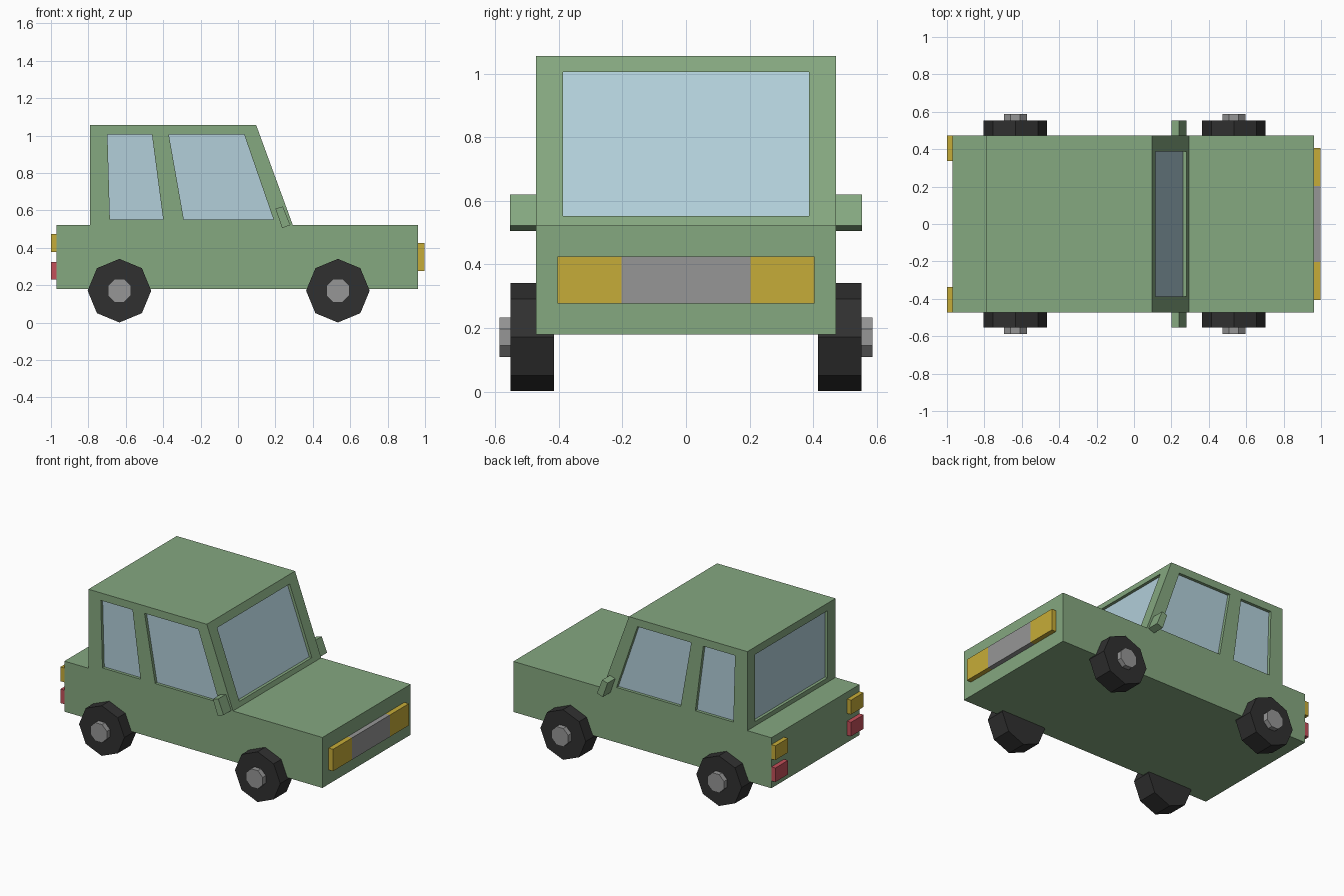
import bpy, bmesh, math
from mathutils import Vector

if "Cube" in bpy.data.objects:
    bpy.data.objects.remove(bpy.data.objects["Cube"], do_unlink=True)


def material(name, *rgb):
    m = bpy.data.materials.new(name)
    m.use_nodes = True
    m.diffuse_color = (*rgb, 1)
    bsdf = next(n for n in m.node_tree.nodes if n.type == 'BSDF_PRINCIPLED')
    bsdf.inputs["Base Color"].default_value = (*rgb, 1)
    return m


green = material("green paint", 0.235, 0.392, 0.216)
glass = material("pale blue glass", 0.445, 0.624, 0.701)
amber = material("amber lamp", 0.565, 0.413, 0.04)
red = material("red lamp", 0.552, 0.08, 0.102)
grey = material("grey metal", 0.305, 0.305, 0.305)
rubber = material("black rubber", 0.03, 0.03, 0.03)


def prism(name, loop, shift, *mats):
    """Sweep a loop of points by a vector; the far cap takes the last material."""
    bm = bmesh.new()
    near = [bm.verts.new(p) for p in loop]
    far = [bm.verts.new(Vector(p) + Vector(shift)) for p in loop]
    bm.faces.new(near)
    cap = bm.faces.new(far[::-1])
    cap.material_index = len(mats) - 1
    for i in range(len(loop)):
        j = (i + 1) % len(loop)
        bm.faces.new((near[j], near[i], far[i], far[j]))
    bmesh.ops.recalc_face_normals(bm, faces=bm.faces[:])
    mesh = bpy.data.meshes.new(name)
    bm.to_mesh(mesh)
    bm.free()
    for m in mats:
        mesh.materials.append(m)
    ob = bpy.data.objects.new(name, mesh)
    bpy.context.collection.objects.link(ob)
    return ob


def side_loop(points, y):
    return [(x, y, z) for x, z in points]


def box(name, x0, x1, y0, y1, z0, z1, mat):
    loop = [(x0, y0, z0), (x0, y1, z0), (x0, y1, z1), (x0, y0, z1)]
    return prism(name, loop, (x1 - x0, 0, 0), mat)


def octagon(name, x, z, y, depth, radius, turn, mat):
    angles = [turn + i * math.tau / 8 for i in range(8)]
    loop = [(x + radius * math.cos(a), y, z + radius * math.sin(a)) for a in angles]
    return prism(name, loop, (0, depth, 0), mat)


# Body shell: hull, cabin and bonnet as one side profile
HALF = 0.472
profile = [(-0.97, 0.18), (0.963, 0.18), (0.963, 0.522), (0.293, 0.522),
           (0.097, 1.057), (-0.79, 1.057), (-0.79, 0.522), (-0.97, 0.522)]
body = prism("body", side_loop(profile, -HALF), (0, 2 * HALF, 0), green, glass)
for face in body.data.polygons:
    face.material_index = 0

# Recessed windows, cut by prisms whose inner cap is glass
SILL, HEAD, RECESS, OUT = 0.552, 1.006, 0.02, 0.05
WIDE = 0.388
side_windows = {
    "rear": [(-0.685, SILL), (-0.4, SILL), (-0.46, HEAD), (-0.698, HEAD)],
    "front": [(-0.29, SILL), (0.19, SILL), (0.033, HEAD), (-0.37, HEAD)],
}
cutters = []
for s in (-1, 1):
    for label, shape in side_windows.items():
        cutters.append(prism(label + "_window_cutter", side_loop(shape, s * (HALF + OUT)),
                             (0, -s * (OUT + RECESS), 0), green, glass))
for label, low, high, s in (("windscreen", 0.282, 0.116, 1), ("back_window", -0.79, -0.79, -1)):
    low, high = low + s * OUT, high + s * OUT
    loop = [(low, -WIDE, SILL), (low, WIDE, SILL), (high, WIDE, HEAD), (high, -WIDE, HEAD)]
    cutters.append(prism(label + "_cutter", loop, (-s * (OUT + RECESS), 0, 0), green, glass))

for cutter in cutters:
    mod = body.modifiers.new("window cut", 'BOOLEAN')
    mod.operation = 'DIFFERENCE'
    mod.solver = 'EXACT'
    mod.object = cutter
bpy.context.view_layer.update()
cut_mesh = bpy.data.meshes.new_from_object(
    body.evaluated_get(bpy.context.evaluated_depsgraph_get()))
body.modifiers.clear()
body.data = cut_mesh
for cutter in cutters:
    bpy.data.objects.remove(cutter, do_unlink=True)

# Grille with a headlamp at each end
box("grille", 0.963, 0.996, -0.203, 0.203, 0.277, 0.425, grey)

# Paired parts on the left and right
mirror_profile = [(0.2, 0.61), (0.24, 0.621), (0.28, 0.522), (0.236, 0.506)]
for s, side in ((-1, "right"), (1, "left")):
    box("headlamp_" + side, 0.963, 0.996, s * 0.203, s * 0.405, 0.277, 0.425, amber)
    box("rear_indicator_" + side, -1.0, -0.97, s * 0.337, s * HALF, 0.378, 0.475, amber)
    box("tail_lamp_" + side, -1.0, -0.97, s * 0.337, s * HALF, 0.23, 0.325, red)
    prism("wing_mirror_" + side, side_loop(mirror_profile, s * 0.45), (0, s * 0.104, 0), green)
    for end, x in (("rear", -0.634), ("front", 0.534)):
        octagon(f"{end}_tyre_{side}", x, 0.171, s * 0.415, s * 0.138, 0.17, 0, rubber)
        octagon(f"{end}_hub_{side}", x, 0.171, s * 0.5, s * 0.087, 0.067, math.pi / 8, grey)
